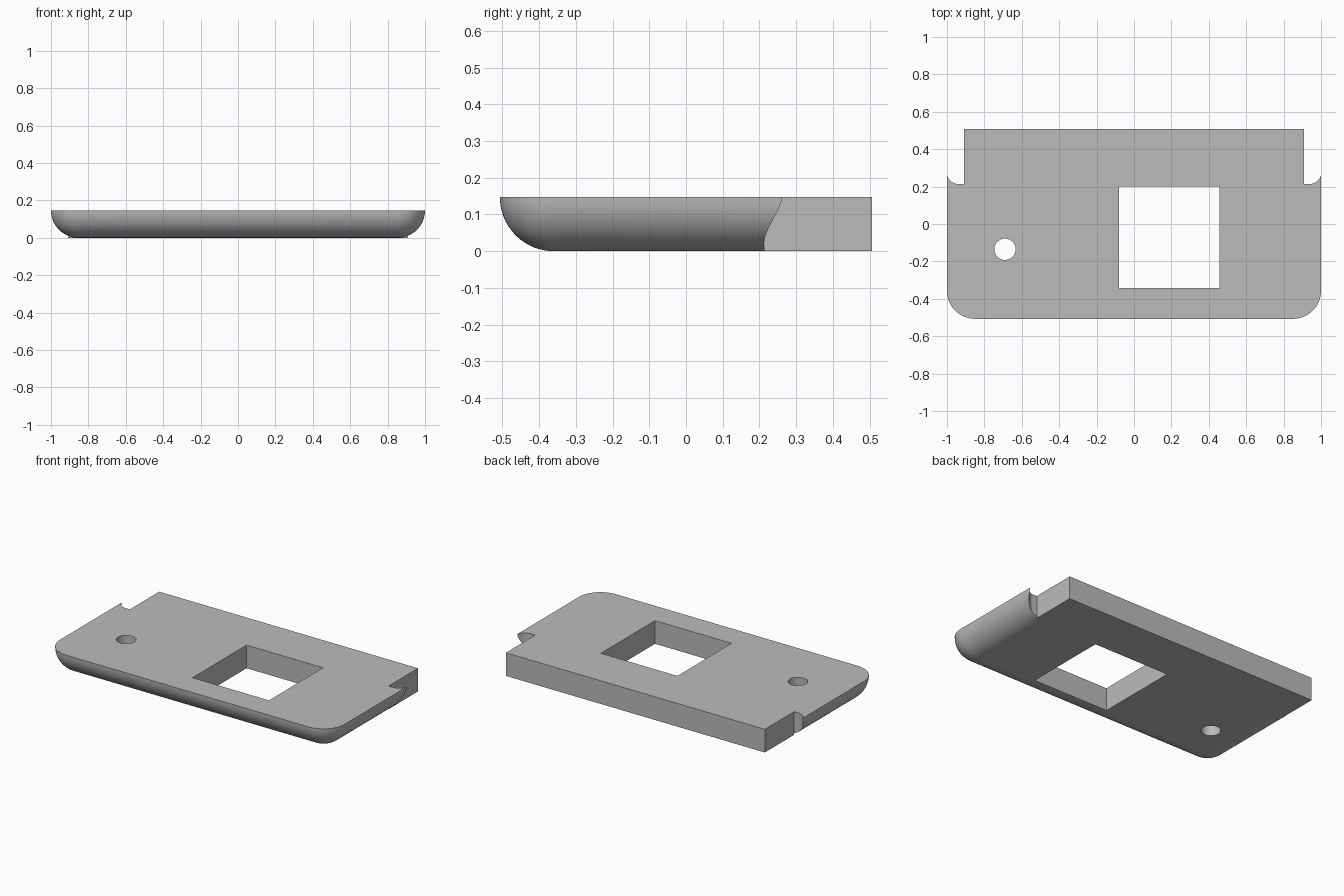
import bpy, bmesh, math

default = bpy.data.objects.get("Cube")
if default:
    bpy.data.objects.remove(default, do_unlink=True)

HEIGHT = 0.147
FRONT, BACK = -0.507, 0.507
TAB_X, TAB_Y = 0.908, 0.213      # rear tab half width and start
NOTCH_X, NOTCH_Y, NOTCH_R = 0.935, 0.281, 0.068
CORNER = 0.15

grey = bpy.data.materials.new("plain grey")
grey.use_nodes = True
grey.diffuse_color = (0.5, 0.5, 0.5, 1)
grey.node_tree.nodes["Principled BSDF"].inputs["Base Color"].default_value = (0.5, 0.5, 0.5, 1)


def finish(bm, name):
    bmesh.ops.recalc_face_normals(bm, faces=bm.faces)
    mesh = bpy.data.meshes.new(name)
    bm.to_mesh(mesh)
    bm.free()
    mesh.materials.append(grey)
    obj = bpy.data.objects.new(name, mesh)
    bpy.context.collection.objects.link(obj)
    return obj


def box(name, x0, x1, y0, y1, z0, z1):
    bm = bmesh.new()
    bmesh.ops.create_cube(bm, size=1)
    for v in bm.verts:
        v.co = (x1 if v.co.x > 0 else x0, y1 if v.co.y > 0 else y0, z1 if v.co.z > 0 else z0)
    return finish(bm, name)


def rod(name, x, y, radius):
    bm = bmesh.new()
    bmesh.ops.create_cone(bm, cap_ends=True, segments=48, radius1=radius, radius2=radius, depth=1)
    bmesh.ops.translate(bm, verts=bm.verts, vec=(x, y, 0))
    return finish(bm, name)


def combine(target, other, operation):
    mod = target.modifiers.new(operation.lower(), 'BOOLEAN')
    mod.operation = operation
    mod.solver = 'EXACT'
    mod.object = other
    bpy.context.view_layer.objects.active = target
    bpy.ops.object.modifier_apply(modifier=mod.name)
    bpy.data.objects.remove(other, do_unlink=True)


# Tray body: rounded outlines shrinking along a quarter circle towards the bottom
def outline(inset):
    r = CORNER - inset
    right = [(1 - inset, NOTCH_Y)]
    for i in range(17):
        a = math.pi / 2 * i / 16
        right.append((1 - CORNER + r * math.cos(a), FRONT + CORNER - r * math.sin(a)))
    return right + [(-x, y) for x, y in reversed(right)]


bm = bmesh.new()
rings = []
for i in range(17):
    t = math.pi / 2 * i / 16
    z = HEIGHT * (1 - math.sin(t))
    rings.append([bm.verts.new((x, y, z)) for x, y in outline(HEIGHT * (1 - math.cos(t)))])
for upper, lower in zip(rings, rings[1:]):
    for j in range(len(upper) - 1):
        bm.faces.new((upper[j], upper[j + 1], lower[j + 1], lower[j]))
bm.faces.new(rings[0])
bm.faces.new(rings[-1])
bm.faces.new([r[0] for r in rings] + [r[-1] for r in reversed(rings)])
body = finish(bm, "tray_plate")

# Rounded notches beside the tab
for side in (-1, 1):
    combine(body, rod("notch_cutter", side * NOTCH_X, NOTCH_Y, NOTCH_R), 'DIFFERENCE')
    a, b = sorted((side * TAB_X, side * NOTCH_X))
    combine(body, box("notch_corner_cutter", a, b, TAB_Y, 0.4, -0.5, 0.5), 'DIFFERENCE')

# Square-edged rear tab
combine(body, box("rear_tab", -TAB_X, TAB_X, TAB_Y, BACK, 0, HEIGHT), 'UNION')

# Square window and round hole
combine(body, box("window_cutter", -0.08, 0.457, -0.342, 0.2, -0.5, 0.5), 'DIFFERENCE')
combine(body, rod("hole_cutter", -0.69, -0.135, 0.057), 'DIFFERENCE')

# Smooth rounding, flat top and bottom
bpy.ops.object.select_all(action='DESELECT')
body.select_set(True)
bpy.context.view_layer.objects.active = body
bpy.ops.object.shade_smooth_by_angle(angle=math.radians(30))
for p in body.data.polygons:
    if abs(p.normal.z) > 0.9999:
        p.use_smooth = False
